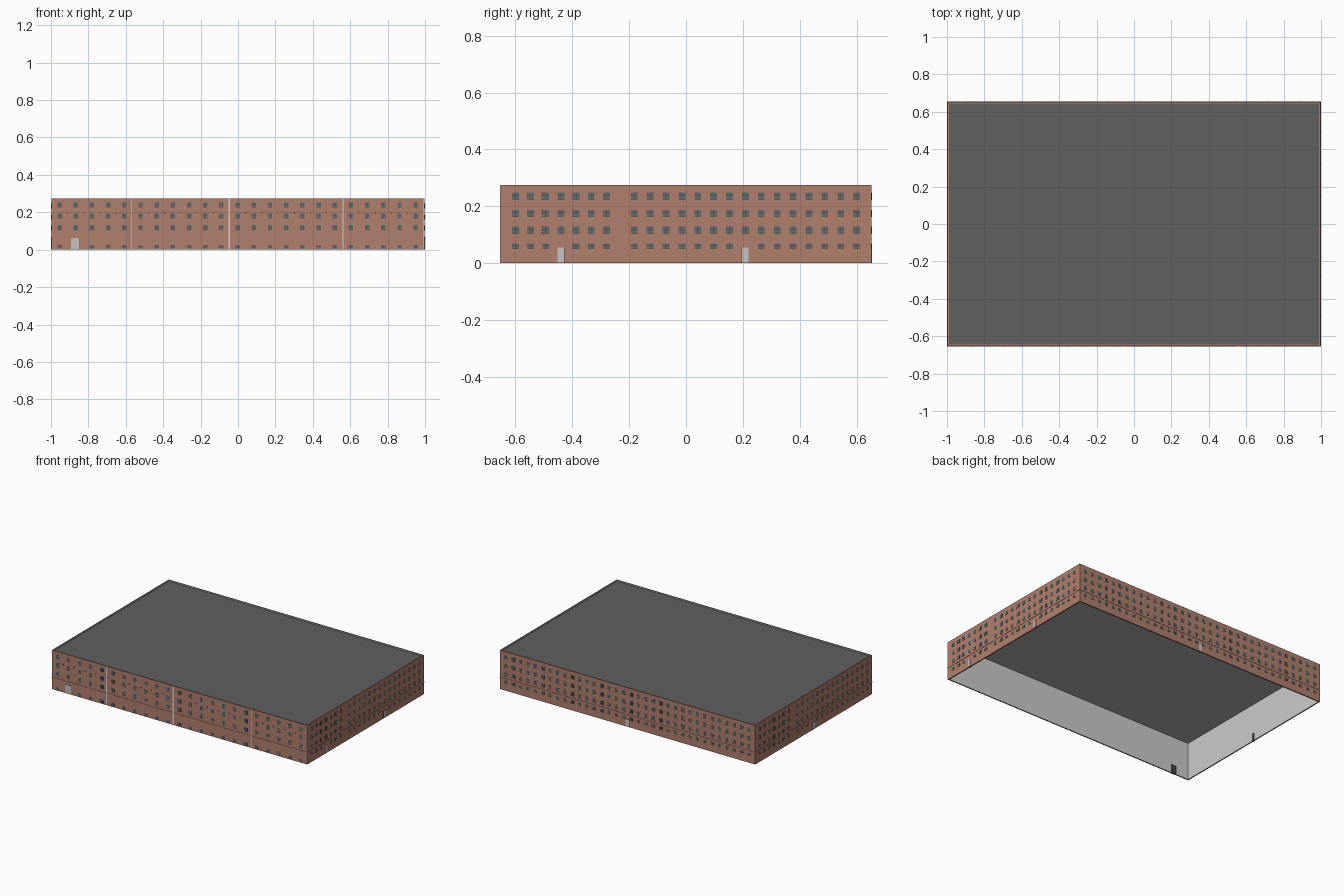
import bpy, bmesh
from mathutils import Vector

if "Cube" in bpy.data.objects:
    bpy.data.objects.remove(bpy.data.objects["Cube"], do_unlink=True)


def material(name, rgb):
    m = bpy.data.materials.new(name)
    m.use_nodes = True
    m.diffuse_color = (*rgb, 1)
    bsdf = m.node_tree.nodes["Principled BSDF"]
    bsdf.inputs["Base Color"].default_value = (*rgb, 1)
    bsdf.inputs["Roughness"].default_value = 0.9
    return m


BRICK = material("red brick", (0.44, 0.215, 0.155))
PLASTER = material("pale plaster", (0.6, 0.6, 0.59))
ROOF = material("roof felt", (0.118, 0.118, 0.118))
CEILING = material("ceiling grey", (0.44, 0.44, 0.44))
GLASS = material("window glass", (0.12, 0.155, 0.15))
FRAME = material("window frame", (0.1, 0.09, 0.1))
DOOR = material("door grey", (0.56, 0.55, 0.53))
PIPE = material("drainpipe white", (0.68, 0.66, 0.64))
DARK = material("dark metal", (0.05, 0.045, 0.045))

HX, HY, TOP, THICK = 0.997, 0.652, 0.275, 0.008
# Each side: direction along the wall, outward normal, distance to the centre
SIDES = {
    "front": (Vector((1, 0, 0)), Vector((0, -1, 0)), HY),
    "back": (Vector((1, 0, 0)), Vector((0, 1, 0)), HY),
    "left": (Vector((0, 1, 0)), Vector((1, 0, 0)), HX),
    "right": (Vector((0, 1, 0)), Vector((-1, 0, 0)), HX),
}


def finish(bm, name, *mats):
    bmesh.ops.recalc_face_normals(bm, faces=bm.faces)
    mesh = bpy.data.meshes.new(name)
    bm.to_mesh(mesh)
    bm.free()
    for m in mats:
        mesh.materials.append(m)
    obj = bpy.data.objects.new(name, mesh)
    bpy.context.collection.objects.link(obj)


def block(bm, side, u, z, w, h, out, inn=0.0, mat=0):
    """Box on a wall: centre u and z, size w by h, from inn behind to out in front."""
    along, normal, dist = SIDES[side]
    verts = bmesh.ops.create_cube(bm, size=1)["verts"]
    for v in verts:
        x, y, zz = v.co
        depth = dist + (out if y > 0 else -inn)
        v.co = along * (u + x * w) + normal * depth + Vector((0, 0, z + zz * h))
    for f in {f for v in verts for f in v.link_faces}:
        f.material_index = mat


def ring(bm, z0, z1, grow, thick):
    """Open rectangular frame standing between two heights."""
    loops = []
    for inset in (-grow, thick):
        for z in (z0, z1):
            x, y = HX - inset, HY - inset
            loops.append([bm.verts.new(p) for p in
                          ((-x, -y, z), (x, -y, z), (x, y, z), (-x, y, z))])
    for a, b in ((0, 1), (1, 3), (3, 2), (2, 0)):
        for i in range(4):
            j = (i + 1) % 4
            bm.faces.new((loops[a][i], loops[a][j], loops[b][j], loops[b][i]))
    bmesh.ops.recalc_face_normals(bm, faces=bm.faces)


# Outer walls: brick outside, plaster on faces that look to the centre
bm = bmesh.new()
ring(bm, 0, TOP, 0, THICK)
for f in bm.faces:
    if f.normal.dot(f.calc_center_median() * Vector((1, 1, 0))) < -0.1:
        f.material_index = 1
finish(bm, "walls", BRICK, PLASTER)

# Brick string course
bm = bmesh.new()
ring(bm, 0.083, 0.087, 0.002, 0)
finish(bm, "string_course", BRICK)

# Flat roof just below the parapet, with a paler underside
bm = bmesh.new()
bmesh.ops.create_cube(bm, size=1)
for v in bm.verts:
    v.co = (v.co.x * 2 * (HX - THICK), v.co.y * 2 * (HY - THICK), 0.266 + v.co.z * 0.003)
bm.normal_update()
for f in bm.faces:
    f.material_index = int(f.normal.z < -0.5)
finish(bm, "roof", ROOF, CEILING)


def spread(start, end, count):
    return [start + (end - start) * i / (count - 1) for i in range(count)]


side_columns = spread(-0.6, -0.28, 7) + spread(-0.182, 0.6, 15)
ROWS = (0.06, 0.116, 0.175, 0.235)
# Per side: window columns, row heights, doors as (centre, width, height)
LAYOUT = {
    "front": (spread(-0.954, 0.95, 23), (0.016, 0.119, 0.18, 0.239),
              [(-0.87, 0.048, 0.063)]),
    "back": (spread(-0.95, 0.95, 34), ROWS, [(0.0, 0.03, 0.055)]),
    "left": (side_columns, ROWS, [(-0.44, 0.025, 0.055), (0.208, 0.025, 0.055)]),
    "right": ([-u for u in side_columns], ROWS, [(0.0, 0.025, 0.055)]),
}

for side, (columns, rows, doors) in LAYOUT.items():
    # Windows: glass pane, mullion, transom and sill
    bm = bmesh.new()
    for r, z in enumerate(rows):
        h = 0.019 if r == 0 else 0.025
        for u in columns:
            if r == 0 and any(abs(u - d) < w / 2 + 0.012 for d, w, _ in doors):
                continue
            block(bm, side, u, z, 0.024, h, 0.001)
            block(bm, side, u, z, 0.002, h, 0.0015, mat=1)
            block(bm, side, u, z + h * 0.1, 0.024, 0.003, 0.0015, mat=1)
            block(bm, side, u, z - h / 2, 0.024, 0.002, 0.002, mat=1)
    finish(bm, side + "_windows", GLASS, FRAME)

    # Doors with dark frames that show through to the inside
    bm = bmesh.new()
    for u, w, h in doors:
        block(bm, side, u, h / 2, w, h, 0.001, THICK + 0.001, mat=1)
        block(bm, side, u, h / 2, w - 0.002, h - 0.002, 0.003)
    finish(bm, side + "_doors", DOOR, DARK)

# White drainpipes down the front
bm = bmesh.new()
for u, w in ((-0.568, 0.005), (-0.047, 0.008), (0.561, 0.005), (0.994, 0.004)):
    block(bm, "front", u, TOP / 2, w, TOP - 0.004, 0.003)
finish(bm, "drainpipes", PIPE)

# Small vents between the upper front windows
bm = bmesh.new()
front_columns = LAYOUT["front"][0]
for a, b in zip(front_columns, front_columns[1:]):
    block(bm, "front", (a + b) / 2, 0.197, 0.006, 0.005, 0.002)
finish(bm, "front_vents", DARK)

# Dark brackets beside the upper windows of the side wall
bm = bmesh.new()
for row in ROWS[1:]:
    for z in spread(row - 0.01, row + 0.01, 3):
        block(bm, "left", -0.506, z, 0.004, 0.006, 0.002)
finish(bm, "side_brackets", DARK)
